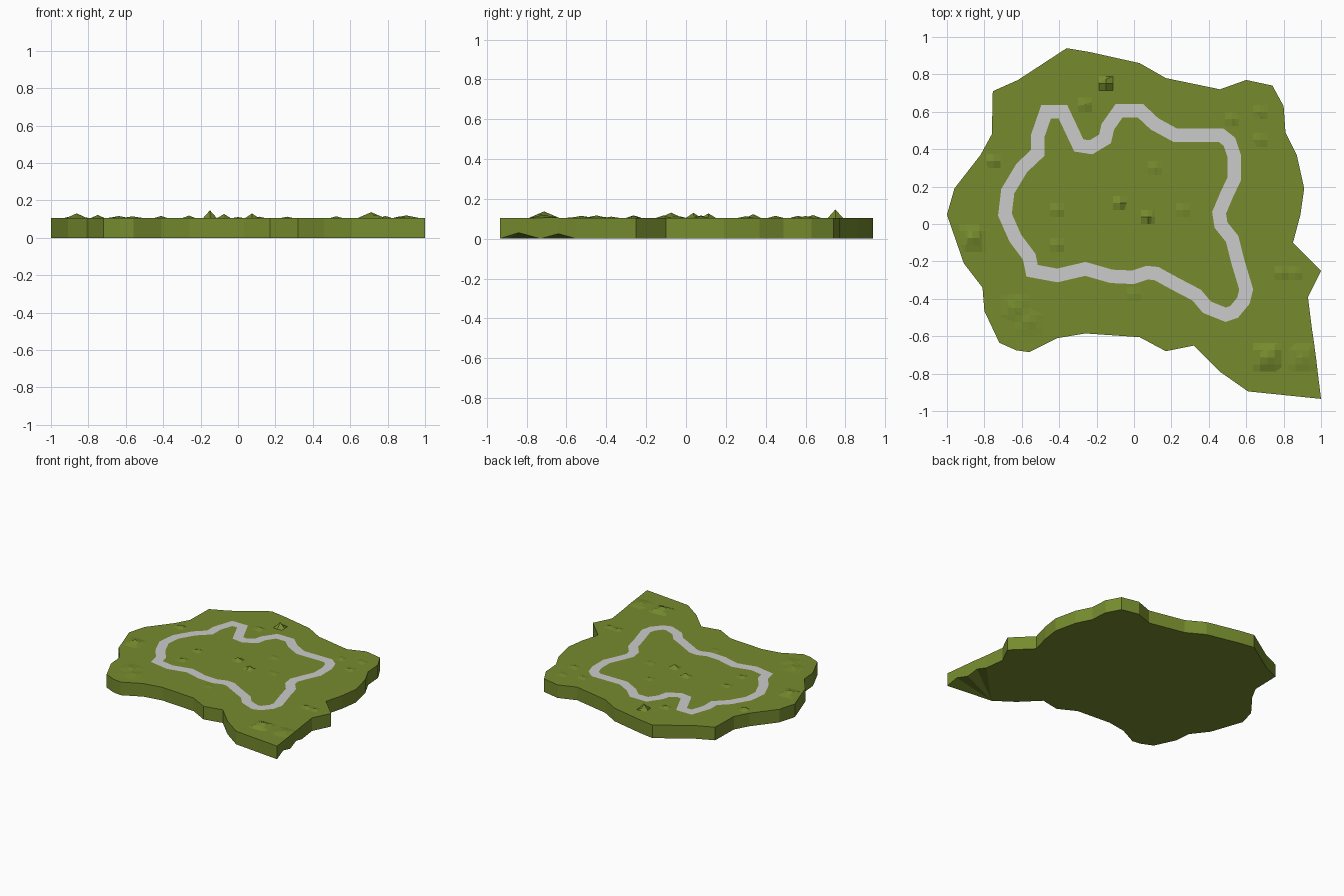
import bpy, bmesh
from mathutils import Vector

if "Cube" in bpy.data.objects:
    bpy.data.objects.remove(bpy.data.objects["Cube"])

TOP, CELL = 0.105, 0.0375

OUTLINE = [(-.36, .94), (-.24, .92), (.03, .86), (.17, .78), (.46, .72), (.6, .77), (.74, .74),
           (.8, .63), (.81, .49), (.87, .37), (.91, .19), (.89, .05), (.85, -.1), (1, -.25),
           (.93, -.39), (.95, -.55), (.963, -.64), (.975, -.73), (.988, -.84), (1, -.935),
           (.61, -.895), (.46, -.79), (.32, -.65), (.17, -.68), (.03, -.605), (-.26, -.585),
           (-.41, -.61), (-.56, -.685), (-.63, -.675), (-.72, -.635), (-.8, -.465), (-.81, -.34),
           (-.91, -.21), (-1, .05), (-.96, .19), (-.82, .37), (-.76, .48), (-.755, .71), (-.62, .77)]
NOTCHES = {(.963, -.64): .025, (.988, -.84): .03}

# Centre line of the closed path
PATH = [(-.47, .6), (-.38, .6), (-.295, .42), (-.23, .41), (-.155, .455), (-.14, .52), (-.08, .605),
        (.035, .605), (.11, .535), (.22, .475), (.465, .475), (.51, .44), (.535, .365), (.535, .24),
        (.495, .155), (.455, .06), (.465, -.005), (.525, -.08), (.555, -.2), (.6, -.35),
        (.585, -.41), (.535, -.47), (.49, -.485), (.39, -.445), (.335, -.38), (.22, -.32),
        (.12, -.265), (.07, -.26), (-.005, -.285), (-.12, -.28), (-.26, -.24), (-.41, -.275),
        (-.545, -.25), (-.56, -.175), (-.635, -.075), (-.69, .05), (-.675, .175), (-.6, .3),
        (-.515, .38), (-.515, .47)]

# x, y, height, radius of each little hump
BUMPS = [(-.15, .76, .042, 1), (-.26, .65, .014, 1), (.06, .02, .025, 1), (-.09, .11, .022, 1),
         (.13, .3, .008, 1), (.54, .58, .01, 1), (.67, .6, .009, 1), (.67, .45, .01, 1),
         (-.75, .33, .018, 1), (-.86, -.09, .026, 1.5), (-.64, -.46, .012, 1.5),
         (-.56, -.52, .01, 1.5), (.7, -.73, .032, 2), (.89, -.73, .015, 2),
         (.78, -.25, .012, 1), (.88, -.27, .01, 1), (-.41, .09, .012, 1), (-.41, -.1, .012, 1),
         (.28, .09, .008, 1), (0, -.37, .006, 1)]


def snap(v):
    return round(v / CELL) * CELL


def finish(name, bm, color=None):
    me = bpy.data.meshes.new(name)
    bm.to_mesh(me)
    bm.free()
    ob = bpy.data.objects.new(name, me)
    bpy.context.collection.objects.link(ob)
    if color:
        mat = bpy.data.materials.new(name + "_green")
        mat.diffuse_color = color
        mat.use_nodes = True
        mat.node_tree.nodes["Principled BSDF"].inputs["Base Color"].default_value = mat.diffuse_color
        me.materials.append(mat)


# Grass slab: prism of the outline, underside notched at the right corner
bm = bmesh.new()
upper = [bm.verts.new((x, y, TOP)) for x, y in OUTLINE]
lower = [bm.verts.new((x, y, NOTCHES.get((x, y), 0))) for x, y in OUTLINE]
n = len(OUTLINE)
for i in range(n):
    j = (i + 1) % n
    bm.faces.new((upper[i], upper[j], lower[j], lower[i]))
caps = bmesh.ops.triangulate(bm, faces=[bm.faces.new(upper), bm.faces.new(lower)])["faces"]
bmesh.ops.recalc_face_normals(bm, faces=bm.faces)

# Slice the top into a fine grid around the humps and lift them
cuts = set()
for bx, by, h, r in BUMPS:
    for axis, c in ((0, bx), (1, by)):
        for k in range(-2, 3):
            cuts.add((axis, round(snap(c) + k * CELL, 4)))
for axis, c in sorted(cuts):
    normal = Vector((1 - axis, axis, 0))
    faces = [f for f in bm.faces if all(v.co.z > TOP - .001 for v in f.verts)]
    geom = list({v for f in faces for v in f.verts}) + list({e for f in faces for e in f.edges}) + faces
    bmesh.ops.bisect_plane(bm, geom=geom, dist=1e-5, plane_co=normal * c, plane_no=normal)
for v in bm.verts:
    if v.co.z > TOP - .001:
        lift = 0
        for bx, by, h, r in BUMPS:
            d = max(abs(v.co.x - snap(bx)), abs(v.co.y - snap(by)))
            lift = max(lift, h * (1 - d / (CELL * r)))
        v.co.z += lift
finish("grass_island", bm, (.18, .26, .027, 1))

# Path: mitred flat ribbon just above the grass
bm = bmesh.new()
pts = [Vector(p) for p in PATH]
rows = []
for i, p in enumerate(pts):
    a = (p - pts[i - 1]).normalized()
    b = (pts[(i + 1) % len(pts)] - p).normalized()
    t = (a + b).normalized()
    off = Vector((-t.y, t.x)) * .036 / max(.75, t.dot(a))
    rows.append([bm.verts.new((*(p + off * s), TOP + .003)) for s in (1, -1)])
for i, (l, r) in enumerate(rows):
    l0, r0 = rows[i - 1]
    bm.faces.new((l0, r0, r, l))
finish("path", bm)
